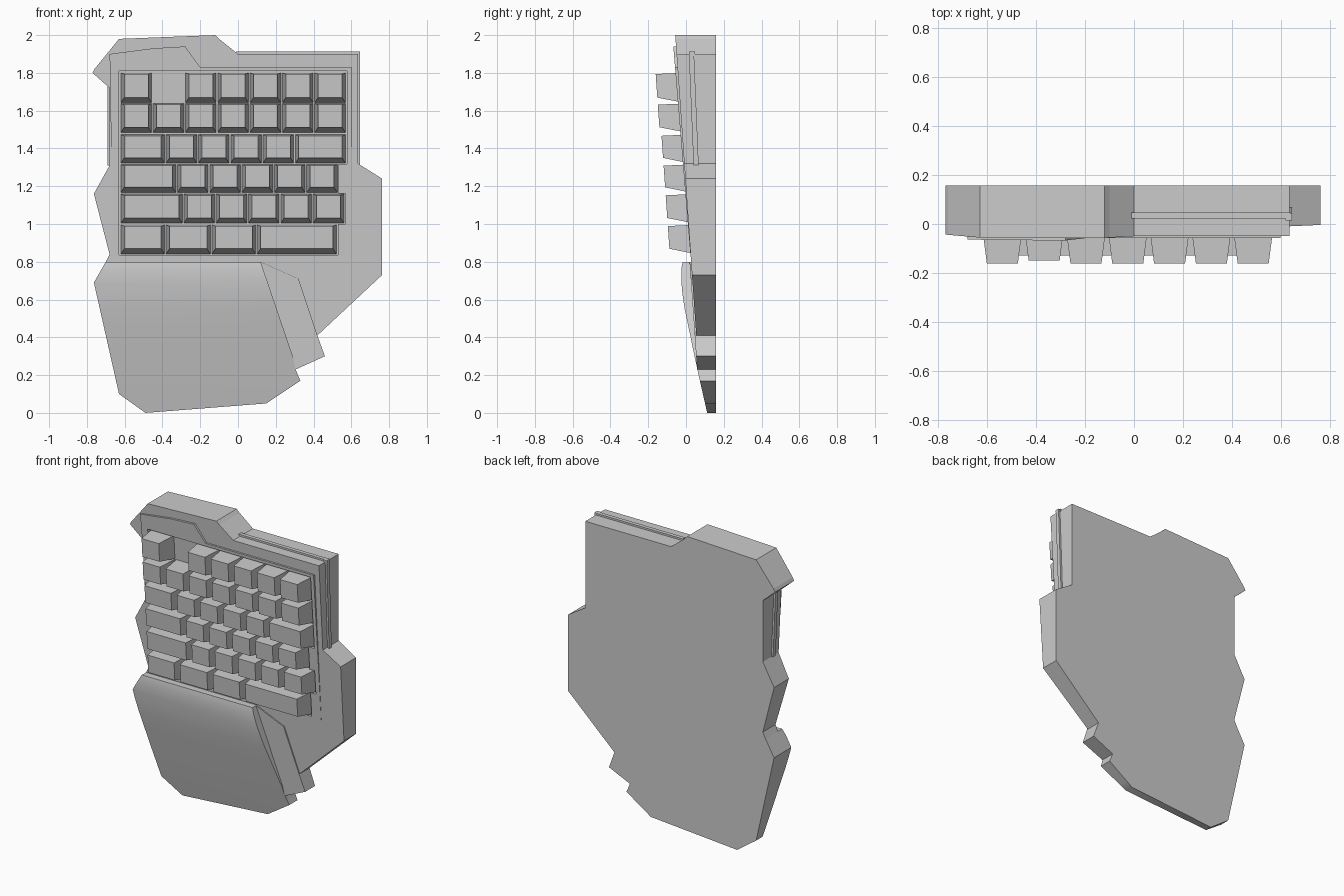
import bpy, bmesh

if "Cube" in bpy.data.objects:
    bpy.data.objects.remove(bpy.data.objects["Cube"])

BACK = 0.158
PITCH = 0.171


def deck(x, z):
    """Sloping front plane of the housing."""
    return -0.05 + (1.9 - z) * 0.07


PALM = [(0, .112), (.08, .094), (.15, .078), (.3, .045), (.45, .014),
        (.55, -.007), (.63, -.019), (.7, -.025), (.76, -.025), (.8, -.018)]


def palm_front(x, z):
    """Curved profile of the palm rest, interpolated by height."""
    for (a, ya), (b, yb) in zip(PALM, PALM[1:]):
        if z <= b + 1e-6:
            return ya + (yb - ya) * (z - a) / (b - a)
    return PALM[-1][1]


def finish(name, bm):
    bmesh.ops.recalc_face_normals(bm, faces=bm.faces[:])
    me = bpy.data.meshes.new(name)
    bm.to_mesh(me)
    bm.free()
    ob = bpy.data.objects.new(name, me)
    bpy.context.collection.objects.link(ob)
    return ob


def slab(name, outline, front, back, cuts=()):
    """Extrude an x-z outline between two depth functions."""
    bm = bmesh.new()
    bm.faces.new([bm.verts.new((x, 0, z)) for x, z in outline])
    for c in cuts:
        bmesh.ops.bisect_plane(bm, geom=bm.verts[:] + bm.edges[:] + bm.faces[:],
                               plane_co=(0, 0, c), plane_no=(0, 0, 1))
    old = bm.verts[:]
    res = bmesh.ops.extrude_face_region(bm, geom=bm.faces[:])
    new = [g for g in res['geom'] if isinstance(g, bmesh.types.BMVert)]
    for v in old:
        v.co.y = back(v.co.x, v.co.z)
    for v in new:
        v.co.y = front(v.co.x, v.co.z)
    return finish(name, bm)


def loft(name, a, b):
    """Solid between two four-point loops."""
    bm = bmesh.new()
    va = [bm.verts.new(p) for p in a]
    vb = [bm.verts.new(p) for p in b]
    bm.faces.new(va)
    bm.faces.new(vb)
    for i in range(4):
        j = (i + 1) % 4
        bm.faces.new((va[i], va[j], vb[j], vb[i]))
    return finish(name, bm)


def flat_back(x, z):
    return BACK


# Main housing
body = slab("housing", [
    (-.63, 1.98), (-.12, 2), (-.10, 1.98), (0, 1.9), (.635, 1.9), (.635, 1.32),
    (.763, 1.24), (.763, .73), (.42, .41), (.32, .71), (.12, .8), (-.70, .8),
    (-.68, .84), (-.763, 1.16), (-.68, 1.31), (-.68, 1.72), (-.77, 1.80),
    (-.76, 1.82)], deck, flat_back)

# Raised face plate around the keys
plate = slab("face_plate", [
    (-.68, 1.9), (-.45, 1.93), (-.28, 1.94), (-.2, 1.83), (.60, 1.83),
    (.60, .83), (-.66, .83), (-.672, 1.31), (-.675, 1.72)],
    lambda x, z: deck(x, z) - .001 - .012 * (z - .83),
    lambda x, z: deck(x, z) + .01)

# Stepped key tray cut into housing and plate
tray = slab("tray_cutter", [
    (-.63, 1.81), (.577, 1.81), (.577, 1.318), (.533, 1.318), (.533, 1.162),
    (.57, 1.162), (.57, 1.0), (.53, 1.0), (.53, .835), (-.63, .835)],
    lambda x, z: -.4, lambda x, z: deck(x, z) + .018)
tray.hide_render = True
for ob in (body, plate):
    m = ob.modifiers.new("tray", 'BOOLEAN')
    m.operation = 'DIFFERENCE'
    m.solver = 'EXACT'
    m.object = tray
    bpy.context.view_layer.objects.active = ob
    bpy.ops.object.modifier_apply(modifier=m.name)
bpy.data.objects.remove(tray)

# Palm rest
palm = slab("palm_rest", [
    (-.70, .8), (.12, .8), (.29, .30), (.305, .23), (.33, .17), (.15, .05),
    (-.49, 0), (-.63, .10), (-.763, .69)], palm_front, flat_back,
    [p[0] for p in PALM[1:-1]])
bpy.ops.object.select_all(action='DESELECT')
palm.select_set(True)
bpy.context.view_layer.objects.active = palm
bpy.ops.object.shade_smooth_by_angle()

# Thumb panel
slab("thumb_panel", [(.12, .8), (.32, .71), (.42, .41), (.46, .30), (.305, .23),
                     (.29, .30)], lambda x, z: deck(x, z) - .008, flat_back)

# Side and top rails
for name, x0, x1, zt in (("right_rail", .62, .647, 1.912),
                         ("left_rail", -.692, -.67, 1.73)):
    lo, hi = 1.31, zt
    loft(name, [(x0, .04, lo), (x1, .04, lo), (x1, .067, lo), (x0, .067, lo)],
         [(x0, .015, hi), (x1, .015, hi), (x1, .042, hi), (x0, .042, hi)])
loft("top_rail", [(-.01, .022, 1.89), (-.01, .048, 1.89), (-.01, .048, 1.912), (-.01, .022, 1.912)],
     [(.64, .022, 1.89), (.64, .048, 1.89), (.64, .048, 1.912), (.64, .022, 1.912)])

# Key rows: bottom, top, widths in key units (negative leaves an empty socket)
ROWS = [
    (1.642, 1.80, [1, -1, 1, 1, 1, 1, 1]),
    (1.485, 1.638, [1] * 7),
    (1.323, 1.473, [1.4, 1, 1, 1, 1, 1.6]),
    (1.167, 1.315, [1.75, 1, 1, 1, 1, 1]),
    (1.005, 1.158, [1.95, 1, 1, 1, 1, 1]),
    (.842, .995, [1.4, 1.42, 1.4, 2.5])]
for r, (z0, z1, widths) in enumerate(ROWS):
    x = -.624
    for c, w in enumerate(widths):
        a, b = x + .004, x + abs(w) * PITCH - .004
        x += abs(w) * PITCH
        if w < 0:
            continue
        h = .118 if r < 2 else .11
        base = [(px, deck(px, pz) + .02, pz) for px, pz in
                ((a, z0), (b, z0), (b, z1), (a, z1))]
        i, t0, t1 = .018, z0 + .027, z1 - .006
        top = [(px, deck(px, pz) - h, pz) for px, pz in
               ((a + i, t0), (b - i, t0), (b - i, t1), (a + i, t1))]
        loft(f"key_row{r + 1}_{c + 1}", base, top)
